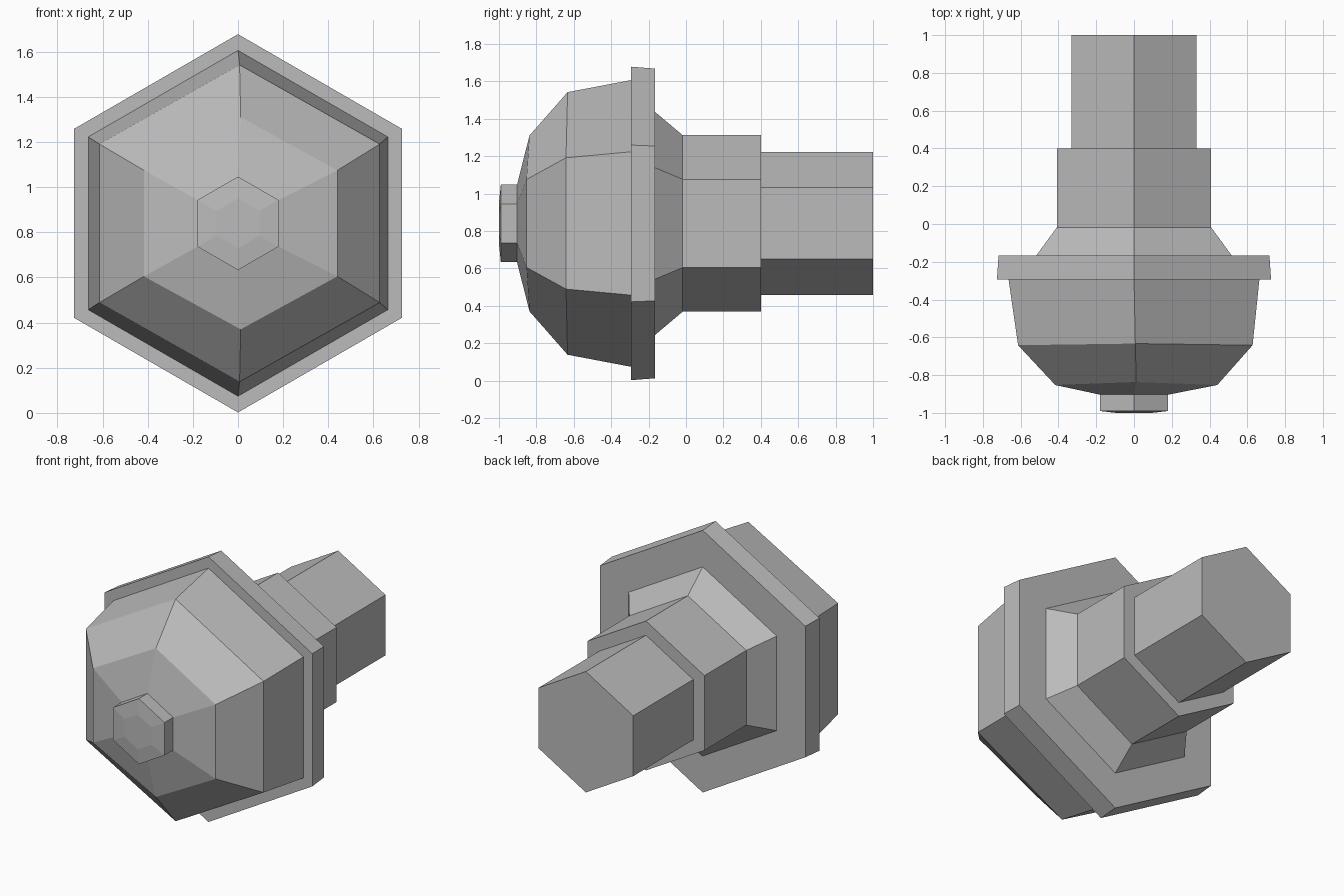
import bpy
import bmesh
import math

if "Cube" in bpy.data.objects:
    bpy.data.objects.remove(bpy.data.objects["Cube"], do_unlink=True)

AXIS_Z = 0.84
SIDES = 6

grey = bpy.data.materials.new("plain_grey")
grey.use_nodes = True
colour = (0.5, 0.5, 0.5, 1)
grey.diffuse_color = colour
grey.node_tree.nodes["Principled BSDF"].inputs["Base Color"].default_value = colour


def hex_part(name, rings):
    """Loft six-sided rings along y; each ring is (y, radius) plus an optional
    (vertical radius, x shift, forward bow of the side corners)."""
    bm = bmesh.new()
    loops = []
    for y, r, *extra in rings:
        rz, dx, bow = extra or (r, 0, 0)
        loop = []
        for i in range(SIDES):
            a = math.tau * i / SIDES
            s, c = math.sin(a), math.cos(a)
            loop.append(bm.verts.new((r * s + dx, y - bow * abs(s), AXIS_Z + rz * c)))
        loops.append(loop)
    for a, b in zip(loops, loops[1:]):
        for i in range(SIDES):
            j = (i + 1) % SIDES
            bm.faces.new((a[i], a[j], b[j], b[i]))
    bm.faces.new(loops[0])
    bm.faces.new(loops[-1])
    bmesh.ops.recalc_face_normals(bm, faces=bm.faces)
    mesh = bpy.data.meshes.new(name)
    bm.to_mesh(mesh)
    bm.free()
    mesh.materials.append(grey)
    obj = bpy.data.objects.new(name, mesh)
    bpy.context.collection.objects.link(obj)
    return obj


# Small cap on the nose
hex_part("nose_cap", [(-1.0, 0.11), (-0.99, 0.207), (-0.89, 0.207)])

# Faceted head, slightly uneven towards the nose
hex_part("head", [
    (-0.905, 0.2),
    (-0.837, 0.495, 0.47, 0.012, 0.018),
    (-0.633, 0.717, 0.702, 0.007, 0.01),
    (-0.29, 0.767),
])

# Wide flange with a slight taper
hex_part("flange", [(-0.295, 0.838), (-0.167, 0.828)])

# Sloping collar and the stepped shaft behind it
hex_part("collar", [(-0.17, 0.6), (-0.018, 0.472)])
hex_part("shaft", [(-0.018, 0.472), (0.4, 0.472)])
hex_part("rear_stub", [(0.4, 0.382), (1.0, 0.382)])
